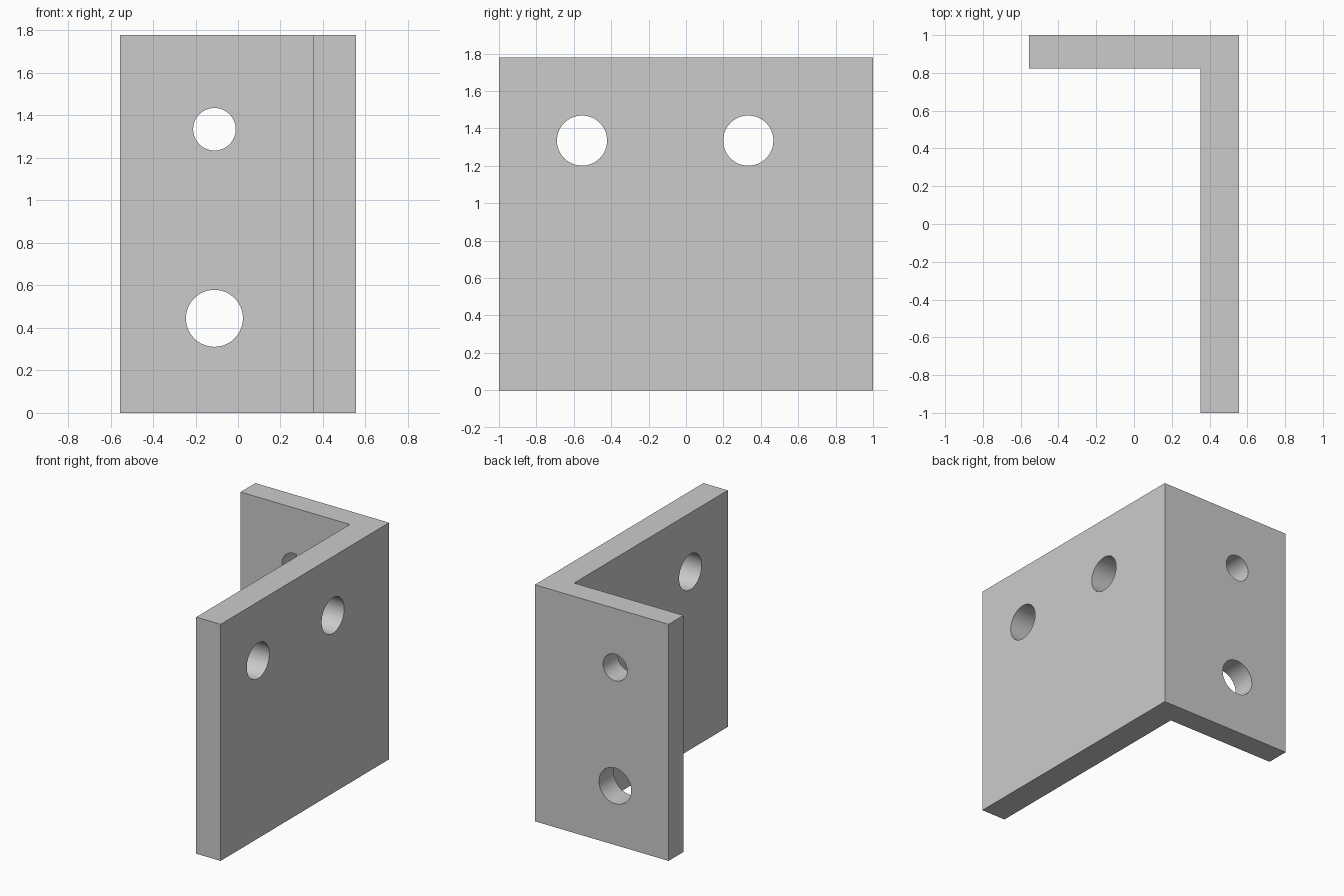
import bpy
import bmesh
from math import radians

cube = bpy.data.objects.get("Cube")
if cube:
    bpy.data.objects.remove(cube, do_unlink=True)

HEIGHT = 1.778
HALF_X = 0.556
INNER_X = 0.353   # inner face of the long leg
INNER_Y = 0.824   # inner face of the short leg

# Plain grey material
grey = bpy.data.materials.new("grey metal")
grey.use_nodes = True
colour = (0.6, 0.6, 0.6, 1)
grey.diffuse_color = colour
grey.node_tree.nodes["Principled BSDF"].inputs["Base Color"].default_value = colour

# L-shaped bracket body: profile extruded upwards
profile = [(-HALF_X, INNER_Y), (INNER_X, INNER_Y), (INNER_X, -1),
           (HALF_X, -1), (HALF_X, 1), (-HALF_X, 1)]
bm = bmesh.new()
base = bm.faces.new([bm.verts.new((x, y, 0)) for x, y in profile])
top = bmesh.ops.extrude_face_region(bm, geom=[base])["geom"]
bmesh.ops.translate(bm, vec=(0, 0, HEIGHT),
                    verts=[v for v in top if isinstance(v, bmesh.types.BMVert)])
bmesh.ops.recalc_face_normals(bm, faces=bm.faces)
mesh = bpy.data.meshes.new("angle_bracket")
bm.to_mesh(mesh)
bm.free()
mesh.materials.append(grey)
bracket = bpy.data.objects.new("angle_bracket", mesh)
bpy.context.collection.objects.link(bracket)


def drill(name, location, radius, rotation):
    """Cut a round through-hole in the bracket."""
    bpy.ops.mesh.primitive_cylinder_add(vertices=64, radius=radius, depth=0.5,
                                        location=location, rotation=rotation)
    cutter = bpy.context.object
    cutter.name = name
    cutter.hide_render = True
    cutter.data.materials.append(grey)
    cut = bracket.modifiers.new(name, "BOOLEAN")
    cut.operation = "DIFFERENCE"
    cut.solver = "EXACT"
    cut.object = cutter
    bpy.context.view_layer.objects.active = bracket
    bpy.ops.object.modifier_apply(modifier=cut.name)
    bpy.data.objects.remove(cutter, do_unlink=True)


# Holes through the short back leg
for z, radius in ((1.335, 0.1), (0.445, 0.134)):
    drill("back_hole", (-0.111, 0.91, z), radius, (radians(90), 0, 0))

# Holes through the long side leg
for y in (-0.556, 0.333):
    drill("side_hole", (0.455, y, 1.335), 0.134, (0, radians(90), 0))

# Smooth hole walls, crisp plate edges
bpy.ops.object.select_all(action="DESELECT")
bracket.select_set(True)
bpy.context.view_layer.objects.active = bracket
bpy.ops.object.shade_smooth_by_angle(angle=radians(30))
